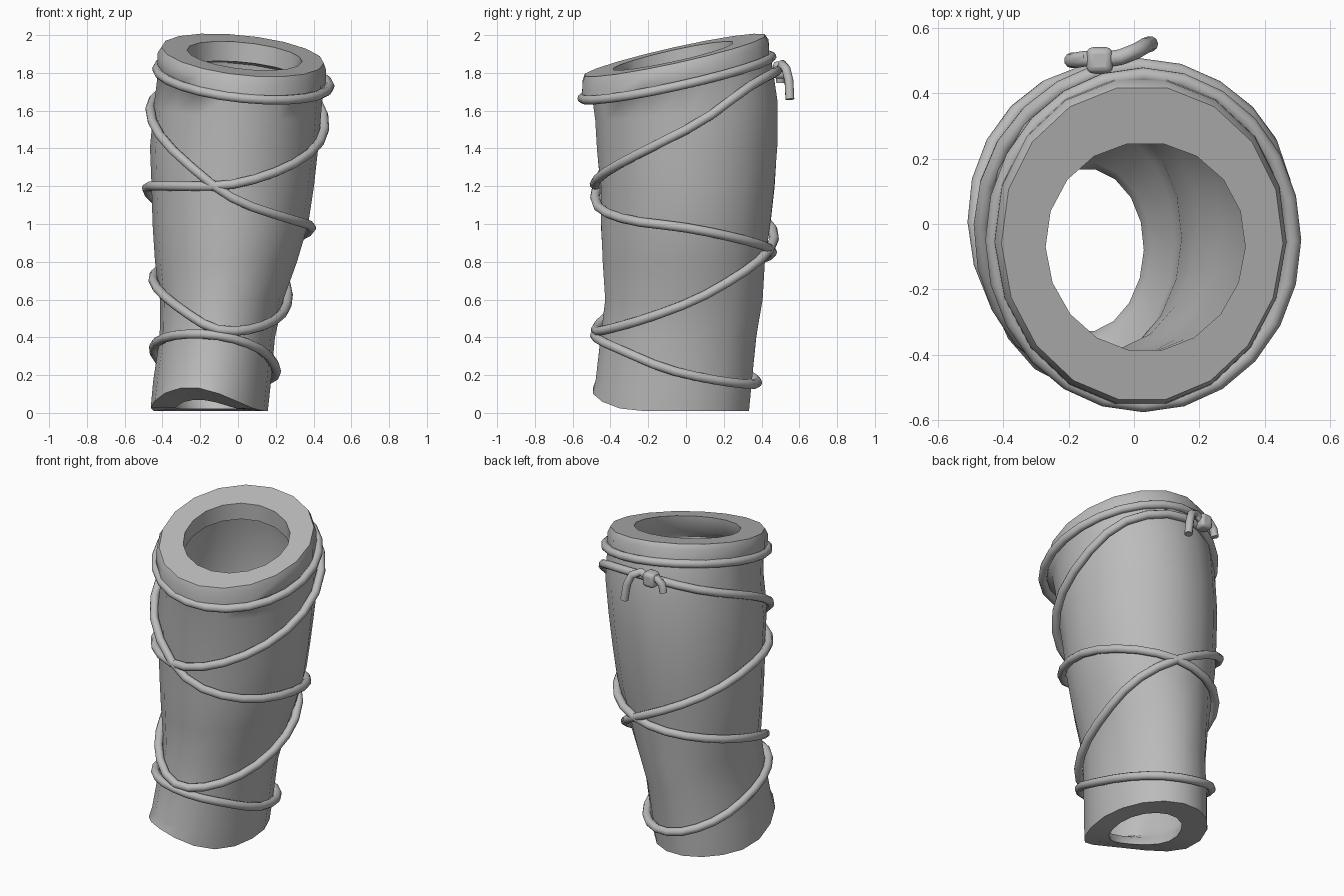
import bpy, bmesh
from math import sin, cos, radians, pi
from mathutils import Vector

cube = bpy.data.objects.get("Cube")
if cube:
    bpy.data.objects.remove(cube, do_unlink=True)

grey = bpy.data.materials.new("plain_grey")
grey.use_nodes = True
COLOUR = (0.5, 0.5, 0.5, 1)
grey.diffuse_color = COLOUR
grey.node_tree.nodes["Principled BSDF"].inputs["Base Color"].default_value = COLOUR

SIDES = 18
WALL = .05
# Sleeve rings: height, centre x, radius x, centre y, radius y, tilt
OUTER = [
    (0.01, -.152, .31, -.08, .42, 0),
    (0.17, -.137, .312, -.065, .42, 0),
    (0.4, -.11, .305, -.042, .418, 0),
    (0.6, -.085, .327, -.012, .422, 0),
    (0.8, -.062, .376, -.01, .435, 0),
    (1.0, -.042, .412, 0, .455, 0),
    (1.2, -.03, .43, .007, .467, 0),
    (1.4, -.02, .445, .004, .484, .1),
    (1.6, 0, .443, .002, .488, .5),
    (1.76, .015, .437, -.022, .48, 1),
]
COLLAR = [
    (1.79, .02, .447, -.055, .503, 1),
    (1.86, .02, .446, -.055, .5, 1),
    (1.895, .025, .43, -.06, .483, 1),
]
# Inward lips close off both ends; the wall between them is thin
TOP_LIP = [
    (1.895, .035, .305, -.07, .32, 1),
    (1.79, .035, .31, -.07, .325, 1),
    (1.75, .015, .38, -.04, .43, 1),
]
LINING = [(z, cx, rx - WALL, cy, ry - WALL, t)
          for z, cx, rx, cy, ry, t in reversed(OUTER[1:-1])]
BOTTOM_LIP = [
    (0.08, -.15, .2, -.08, .27, 0),
    (0.02, -.15, .18, -.08, .25, 0),
]


def tilt(x, y):
    """Slope of the upper rim: high at the back, lower to the +x side."""
    return .22 * (y + .05) - .1 * (x - .03)


def finish(obj, name):
    obj.name = name
    obj.data.materials.clear()
    obj.data.materials.append(grey)
    bpy.ops.object.select_all(action='DESELECT')
    obj.select_set(True)
    bpy.context.view_layer.objects.active = obj
    if obj.type == 'CURVE':
        bpy.ops.object.convert(target='MESH')
    bpy.ops.object.shade_smooth_by_angle(angle=radians(55))


# Sleeve: closed loft up the outside, over the rim and down the inside
bm = bmesh.new()
loops = []
for z, cx, rx, cy, ry, t in OUTER + COLLAR + TOP_LIP + LINING + BOTTOM_LIP:
    loop = []
    soft = .006 if .3 < z < 1.7 else 0
    for k in range(SIDES):
        a = 2 * pi * k / SIDES
        # Slight egg shape, narrower at the front, with soft folds
        fold = 1 + soft * sin(3 * a + 7 * z)
        x = cx + rx * fold * cos(a) * (1 + .03 * sin(a))
        y = cy + ry * fold * sin(a)
        # Arched notch at the front of the lower edge
        lift = {.01: .125, .02: .05, .08: .05}.get(z, 0)
        notch = lift * max(0, cos(a + radians(111))) ** 2
        loop.append(bm.verts.new((x, y, z + t * tilt(x, y) + notch)))
    loops.append(loop)
for lo, hi in zip(loops, loops[1:] + loops[:1]):
    for k in range(SIDES):
        n = (k + 1) % SIDES
        bm.faces.new((lo[k], lo[n], hi[n], hi[k]))
bmesh.ops.recalc_face_normals(bm, faces=bm.faces)
mesh = bpy.data.meshes.new("sleeve")
bm.to_mesh(mesh)
bm.free()
sleeve = bpy.data.objects.new("sleeve", mesh)
bpy.context.collection.objects.link(sleeve)
finish(sleeve, "sleeve")


def surface_point(angle, z, off=.024):
    """Point just outside the sleeve at this angle (degrees) and height."""
    a = radians(angle)
    for lo, hi in zip(OUTER, OUTER[1:]):
        if z <= hi[0] or hi is OUTER[-1]:
            f = max(0, min(1, (z - lo[0]) / (hi[0] - lo[0])))
            _, cx, rx, cy, ry, _ = [p + (q - p) * f for p, q in zip(lo, hi)]
            return Vector((cx + (rx + off) * cos(a) * (1 + .03 * sin(a)),
                           cy + (ry + off) * sin(a), z))


def cord(name, points, cyclic=True, radius=.025):
    curve = bpy.data.curves.new(name, 'CURVE')
    curve.dimensions = '3D'
    curve.bevel_depth = radius
    curve.bevel_resolution = 3
    curve.use_fill_caps = True
    spline = curve.splines.new('POLY')
    spline.points.add(len(points) - 1)
    for p, co in zip(spline.points, points):
        p.co = (*co, 1)
    spline.use_cyclic_u = cyclic
    obj = bpy.data.objects.new(name, curve)
    bpy.context.collection.objects.link(obj)
    finish(obj, name)


def wrap(heights, start, steps=3):
    """Closed winding: one height every 45 degrees, smoothly interpolated."""
    pts, n = [], len(heights)
    for i in range(n):
        a, b, c, d = (heights[(i + j) % n] for j in (-1, 0, 1, 2))
        for s in range(steps):
            f = s / steps
            z = b + .5 * f * (c - a + f * (2*a - 5*b + 4*c - d + f * (3*(b - c) + d - a)))
            pts.append(surface_point(start - 45 * (i + f), z))
    return pts


# Cord under the collar, following the rim slope
top = []
for k in range(24):
    a = 2 * pi * k / 24
    x, y = .028 + .458 * cos(a), -.048 + .502 * sin(a)
    top.append((x, y, 1.775 + tilt(x, y)))
cord("collar_cord", top)

# Long crossing cord: three turns down and back up to the knot
cord("crossing_cord", wrap(
    [1.81, 1.73, 1.5, 1.32, 1.21, 1.2, 1.19, 1.07,
     .92, .75, .57, .46, .44, .57, .7, .79,
     .85, .91, .98, 1.03, 1.14, 1.39, 1.61, 1.74], 90))

# Lowest cord, a single slanted turn
cord("lower_cord", wrap([.16, .16, .22, .34, .41, .41, .35, .24], 90))

# Knot with two hanging tails at the back
bpy.ops.mesh.primitive_cube_add(size=1, location=(-.105, .5, 1.815))
knot = bpy.context.object
knot.scale = (.08, .08, .09)
bevel = knot.modifiers.new("rounding", 'BEVEL')
bevel.width = .25
bevel.segments = 3
finish(knot, "knot")
cord("long_tail", [(-.1, .5, 1.81), (-.04, .51, 1.845), (.01, .53, 1.82),
                   (.035, .545, 1.76), (.05, .55, 1.66)], False, .024)
cord("short_tail", [(-.1, .5, 1.81), (-.15, .505, 1.83), (-.18, .5, 1.8),
                    (-.19, .5, 1.75)], False, .024)
